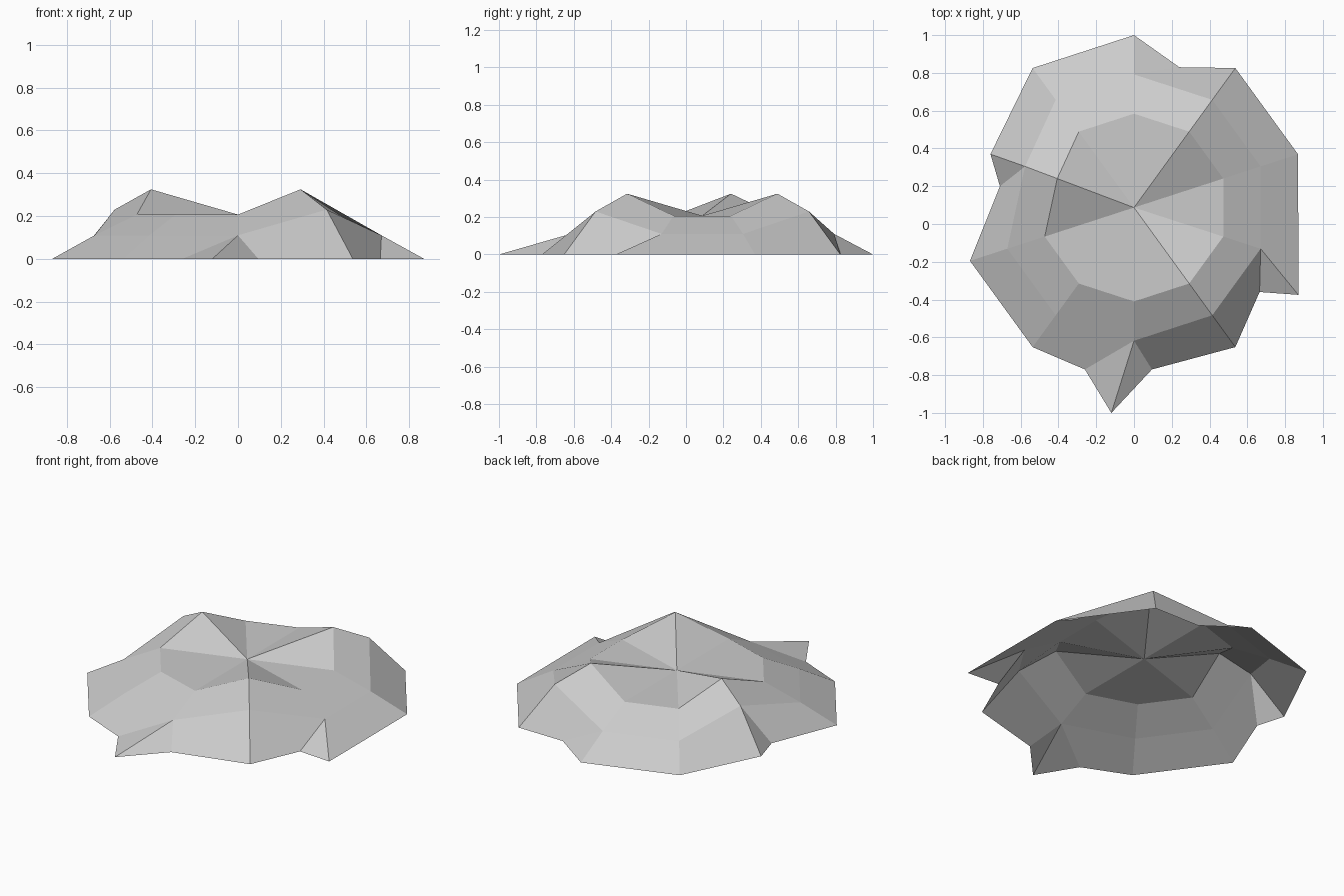
import bpy
import bmesh
from math import sin, cos, radians

cube = bpy.data.objects.get("Cube")
if cube:
    bpy.data.objects.remove(cube, do_unlink=True)

SPOKES = 10
CENTRE_Y = 0.087
PEAKS = {1, 4, 8}      # spokes that rise into ridges
PINCHED = 8            # spoke pulled inwards


def spoke_point(k, radius):
    """Point on spoke k, counted clockwise from the back."""
    a = radians(90 - k * 360 / SPOKES)
    x = radius * cos(a) * (0.86 if k == PINCHED else 1)
    return x, CENTRE_Y + radius * sin(a)


stone = bpy.data.materials.new("grey stone")
stone.use_nodes = True
colour = (0.6, 0.6, 0.6, 1)
stone.diffuse_color = colour
stone.node_tree.nodes["Principled BSDF"].inputs["Base Color"].default_value = colour

bm = bmesh.new()


def ring(radius, low, high):
    return [bm.verts.new((*spoke_point(k, radius), high if k in PEAKS else low))
            for k in range(SPOKES)]


# Crater floor, inner lip and shoulder
centre = bm.verts.new((0, CENTRE_Y, 0.207))
lip = ring(0.497, 0.207, 0.325)
shoulder = ring(0.705, 0.11, 0.23)

# Ground rim: most spokes end in one point, some in a notch or spike
broken = {
    0: [(0, 1), (0.24, 0.83)],
    3: [(0.87, -0.05), (0.87, -0.375), (0.665, -0.36)],
    5: [(0.095, -0.77), (-0.12, -1), (-0.26, -0.77)],
    8: [(-0.71, 0.2), (-0.76, 0.37)],
}
rim = [[bm.verts.new((x, y, 0)) for x, y in broken.get(k, [spoke_point(k, 0.913)])]
       for k in range(SPOKES)]

for k in range(SPOKES):
    n = (k + 1) % SPOKES
    bm.faces.new((centre, lip[n], lip[k]))
    bm.faces.new((lip[k], lip[n], shoulder[n], shoulder[k]))
    bm.faces.new((shoulder[k], shoulder[n], rim[n][0], rim[k][-1]))
    for a, b in zip(rim[k], rim[k][1:]):
        bm.faces.new((shoulder[k], b, a))

mesh = bpy.data.meshes.new("crater_mound")
bm.to_mesh(mesh)
bm.free()
mesh.materials.append(stone)
mound = bpy.data.objects.new("crater_mound", mesh)
bpy.context.collection.objects.link(mound)
